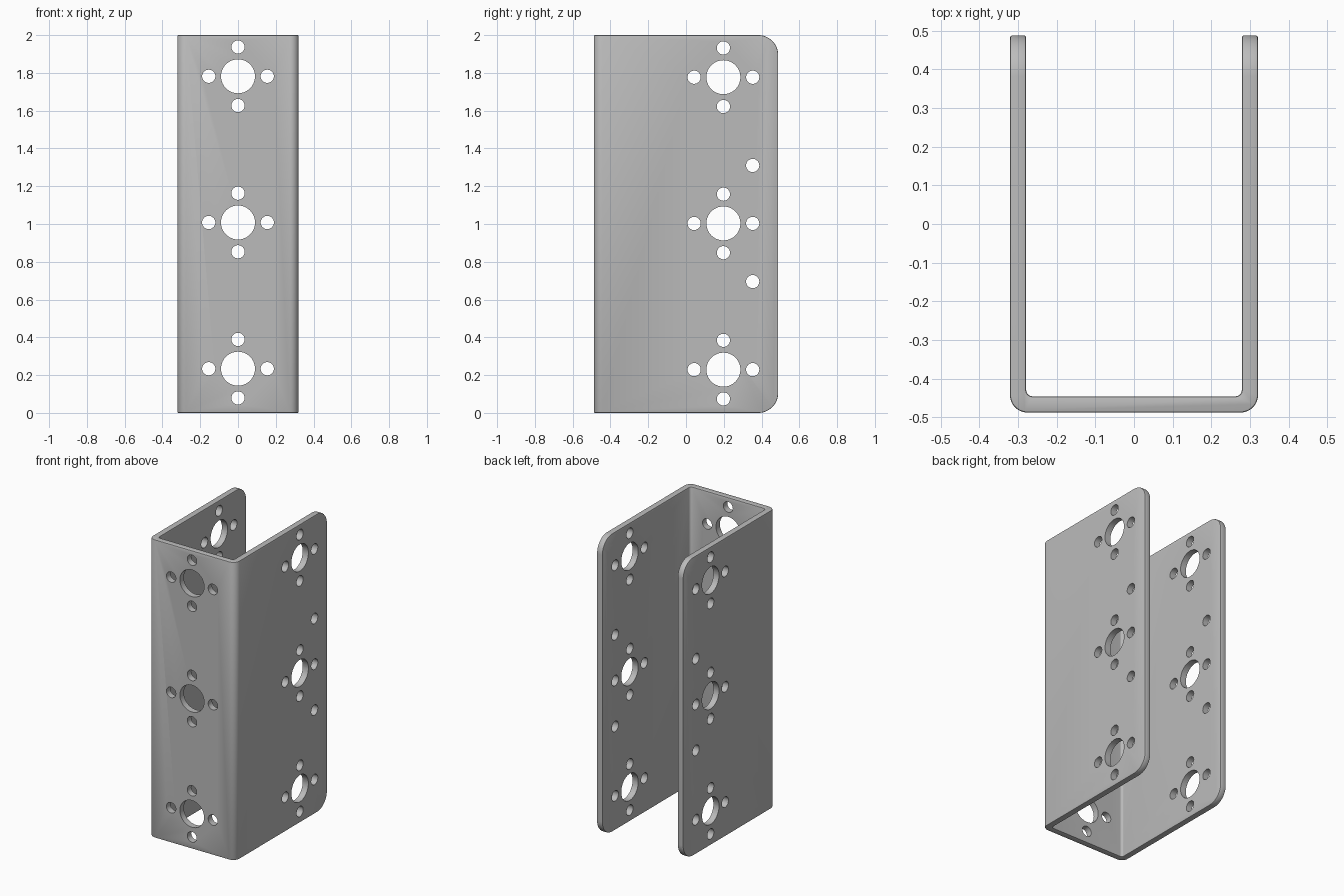
import bpy, bmesh
from math import cos, sin, pi
from mathutils import Matrix, Vector

if "Cube" in bpy.data.objects:
    bpy.data.objects.remove(bpy.data.objects["Cube"], do_unlink=True)

HALF_W, FRONT, BACK, HEIGHT = 0.321, -0.488, 0.488, 2.0
THICK, OUTER_R, INNER_R, TIP_R = 0.042, 0.045, 0.016, 0.105

# Plain grey sheet metal
grey = bpy.data.materials.new("grey_metal")
grey.use_nodes = True
grey.diffuse_color = (0.5, 0.5, 0.5, 1)
grey.node_tree.nodes["Principled BSDF"].inputs["Base Color"].default_value = (0.5, 0.5, 0.5, 1)


def make_object(name, bm):
    bmesh.ops.recalc_face_normals(bm, faces=bm.faces)
    mesh = bpy.data.meshes.new(name)
    bm.to_mesh(mesh)
    bm.free()
    obj = bpy.data.objects.new(name, mesh)
    bpy.context.collection.objects.link(obj)
    mesh.materials.append(grey)
    return obj


def bend(half_w, front, radius, steps=10):
    """Half of a U outline on the +x side, from the front bend to the back tip."""
    arc = [(half_w - radius + radius * sin(a), front + radius - radius * cos(a))
           for a in (pi / 2 * i / steps for i in range(steps + 1))]
    return arc + [(half_w, BACK)]


def u_line(half_w, front, radius):
    right = bend(half_w, front, radius)
    return [(-x, y) for x, y in reversed(right)] + right


# Folded U channel
bm = bmesh.new()
outline = u_line(HALF_W, FRONT, OUTER_R) + u_line(HALF_W - THICK, FRONT + THICK, INNER_R)[::-1]
base = bm.faces.new([bm.verts.new((x, y, 0)) for x, y in outline])
top = bmesh.ops.extrude_face_region(bm, geom=[base])
bmesh.ops.translate(bm, vec=(0, 0, HEIGHT),
                    verts=[v for v in top["geom"] if isinstance(v, bmesh.types.BMVert)])

# Rounded back corners on both flanges
corners = [e for e in bm.edges
           if all(v.co.y > BACK - 0.001 for v in e.verts)
           and abs(e.verts[0].co.z - e.verts[1].co.z) < 0.001]
bmesh.ops.bevel(bm, geom=corners, offset=TIP_R, segments=12, profile=0.5, affect='EDGES')
bracket = make_object("u_bracket", bm)

# Softened sheet edges
soft = bracket.modifiers.new("soft_edges", 'BEVEL')
soft.width = 0.005
soft.segments = 2
soft.limit_method = 'ANGLE'
soft.angle_limit = pi / 3

# Hole cutters: a bore ringed by four screw holes
cut = bmesh.new()


def hole(centre, axis, radius, depth):
    turn = Vector(axis).to_track_quat('Z', 'Y').to_matrix().to_4x4()
    bmesh.ops.create_cone(cut, cap_ends=True, segments=40, radius1=radius, radius2=radius,
                          depth=depth, matrix=Matrix.Translation(centre) @ turn)


def hole_group(centre, axis, across, depth):
    centre, across = Vector(centre), Vector(across)
    hole(centre, axis, 0.09, depth)
    for offset in (across, -across, Vector((0, 0, 0.155)), Vector((0, 0, -0.155))):
        hole(centre + offset, axis, 0.035, depth)


for step in (-1, 0, 1):
    z = step * 0.774
    hole_group((0, FRONT, 1.008 + z), (0, 1, 0), (0.155, 0, 0), 0.2)
    hole_group((0, 0.198, 1.003 + z), (1, 0, 0), (0, 0.155, 0), 1)
for z in (0.695, 1.31):
    hole((0, 0.353, z), (1, 0, 0), 0.035, 1)
cutter = make_object("hole_cutter", cut)
cutter.hide_render = True

holes = bracket.modifiers.new("holes", 'BOOLEAN')
holes.operation = 'DIFFERENCE'
holes.solver = 'EXACT'
holes.object = cutter

# Bake the modifiers, drop the cutter and smooth the bends
bpy.ops.object.select_all(action='DESELECT')
bpy.context.view_layer.objects.active = bracket
bracket.select_set(True)
for name in ("soft_edges", "holes"):
    bpy.ops.object.modifier_apply(modifier=name)
bpy.data.objects.remove(cutter, do_unlink=True)
bpy.ops.object.shade_smooth_by_angle(angle=pi / 6)
